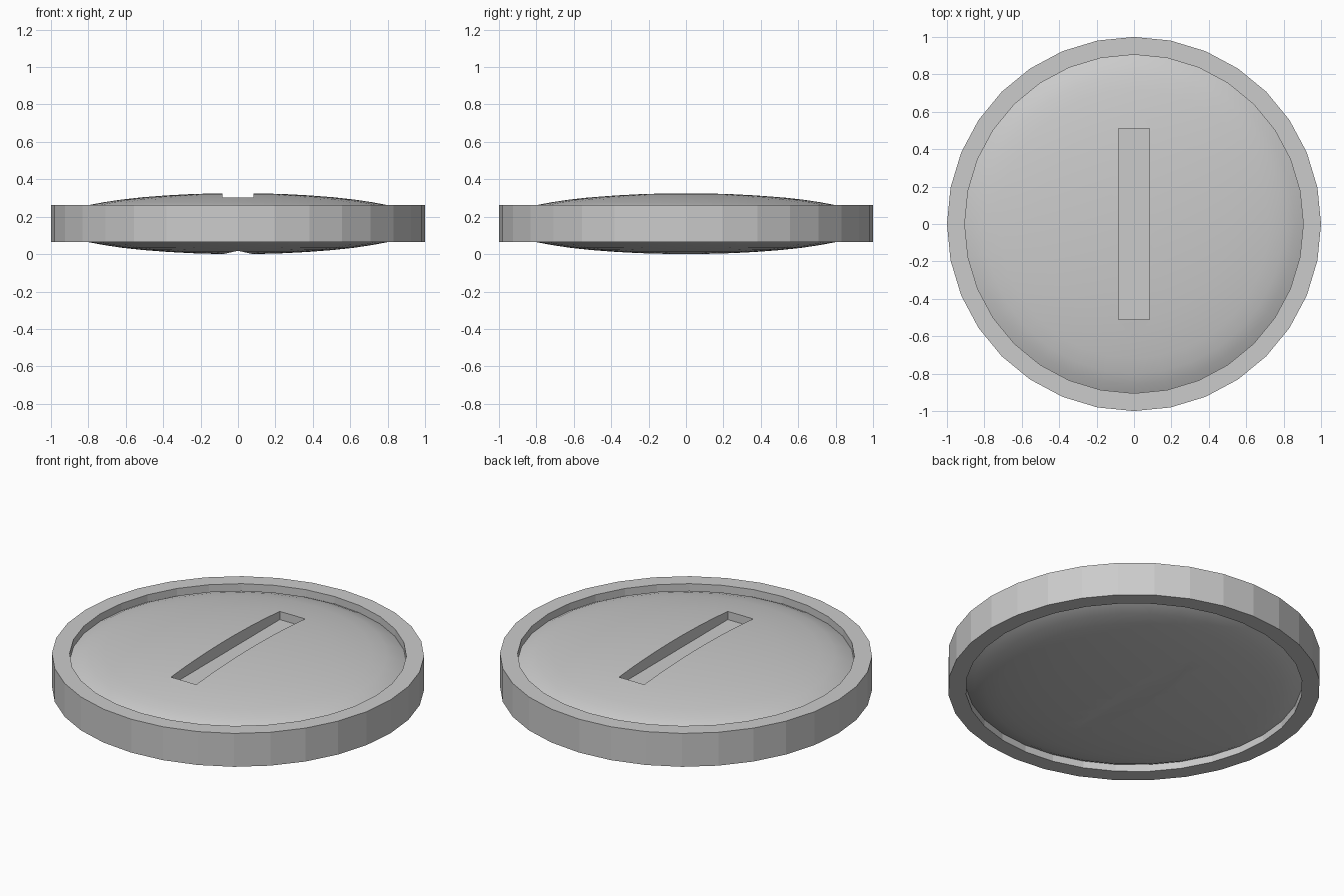
import bpy, bmesh
from math import cos, sin, tau, radians

if "Cube" in bpy.data.objects:
    bpy.data.objects.remove(bpy.data.objects["Cube"])

SIDES = 32
MID = 0.163  # height of the mid plane


def new_object(name, verts, faces):
    mesh = bpy.data.meshes.new(name)
    mesh.from_pydata(verts, [], faces)
    bm = bmesh.new()
    bm.from_mesh(mesh)
    bmesh.ops.remove_doubles(bm, verts=bm.verts, dist=1e-5)
    bmesh.ops.dissolve_degenerate(bm, edges=bm.edges, dist=1e-5)
    bmesh.ops.recalc_face_normals(bm, faces=bm.faces)
    bm.to_mesh(mesh)
    bm.free()
    ob = bpy.data.objects.new(name, mesh)
    bpy.context.collection.objects.link(ob)
    return ob


def lathe(name, profile, closed):
    """Revolve (radius, height) points around z."""
    n = len(profile)
    verts = [(r * cos(tau * s / SIDES), r * sin(tau * s / SIDES), MID + z)
             for s in range(SIDES) for r, z in profile]
    faces = []
    for s in range(SIDES):
        a, b = s * n, (s + 1) % SIDES * n
        for i in range(n if closed else n - 1):
            j = (i + 1) % n
            faces.append((a + i, b + i, b + j, a + j))
    return new_object(name, verts, faces)


def prism(name, section, half_length):
    """Extrude an (x, z) section along y."""
    n = len(section)
    verts = [(x, y, z) for y in (-half_length, half_length) for x, z in section]
    faces = [tuple(range(n)), tuple(range(n, 2 * n))]
    faces += [(i, (i + 1) % n, (i + 1) % n + n, i + n) for i in range(n)]
    return new_object(name, verts, faces)


# Flat-sided outer rim
rim = lathe("rim", [(1, -0.098), (1, 0.1), (0.905, 0.1), (0.905, -0.098)], True)

# Domed disc, bulging on both sides
half = [(0, 0.163), (0.12, 0.1618), (0.25, 0.158), (0.38, 0.151), (0.51, 0.141),
        (0.62, 0.129), (0.72, 0.114), (0.8, 0.099), (0.86, 0.079), (0.906, 0.056)]
disc = lathe("domed_disc", half + [(r, -z) for r, z in reversed(half)], False)

# Slot in the top and shallow groove underneath
slot = prism("slot_cutter", [(-0.083, 0.255), (0.083, 0.255), (0.083, 0.4), (-0.083, 0.4)], 0.51)
groove = prism("groove_cutter", [(-0.08, 0.0), (0, 0.018), (0.08, 0.0), (0.08, -0.1), (-0.08, -0.1)], 0.51)
for cutter in (slot, groove):
    mod = disc.modifiers.new(cutter.name, 'BOOLEAN')
    mod.operation = 'DIFFERENCE'
    mod.solver = 'EXACT'
    mod.object = cutter
    bpy.context.view_layer.objects.active = disc
    bpy.ops.object.modifier_apply(modifier=mod.name)
    bpy.data.objects.remove(cutter)

# Smooth dome with crisp slot edges
bpy.ops.object.select_all(action='DESELECT')
disc.select_set(True)
bpy.context.view_layer.objects.active = disc
bpy.ops.object.shade_smooth_by_angle(angle=radians(30))
